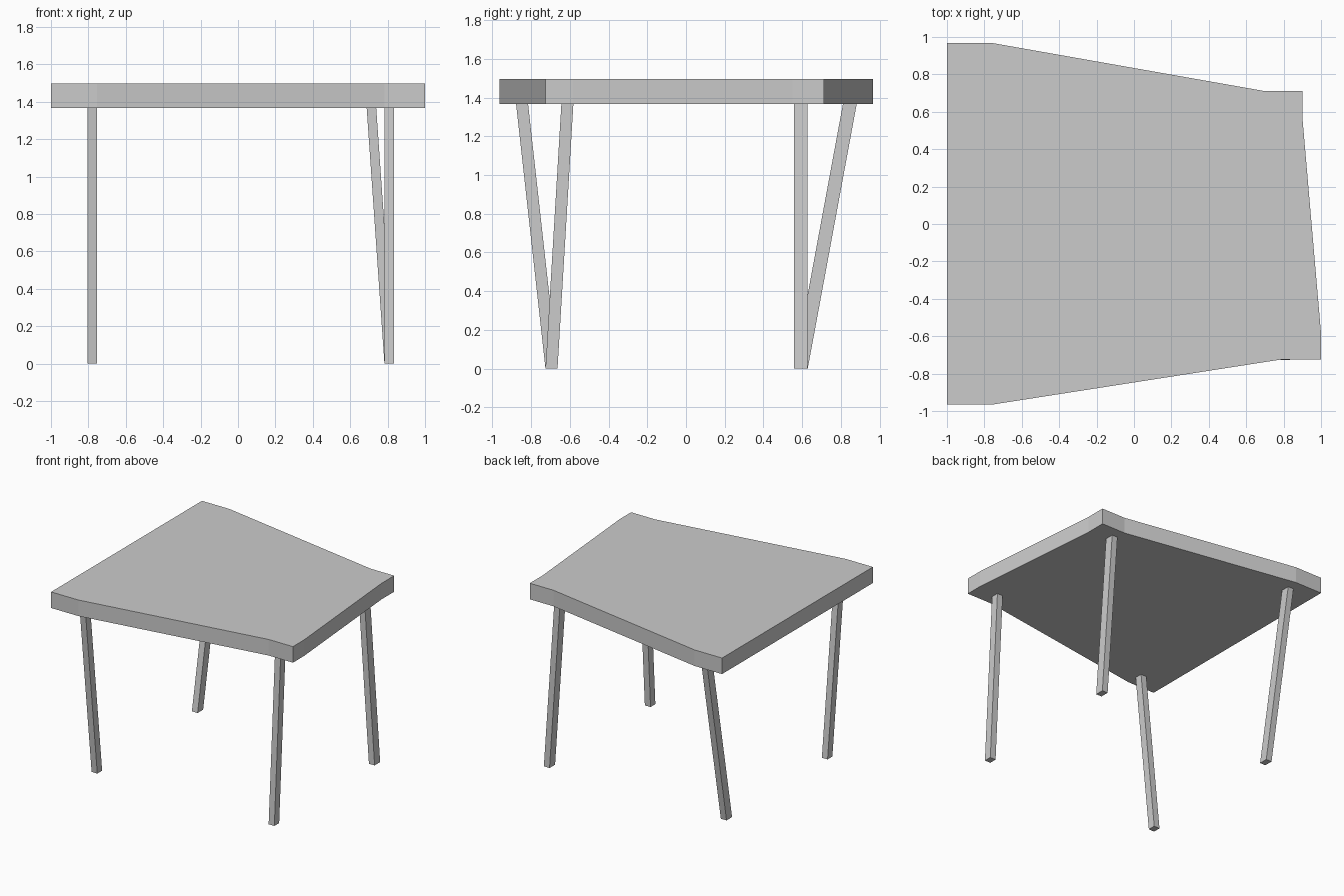
import bpy
import bmesh

if "Cube" in bpy.data.objects:
    bpy.data.objects.remove(bpy.data.objects["Cube"])


def loft(name, bottom, top):
    """Closed solid between two matching counter-clockwise 3D outlines."""
    bm = bmesh.new()
    lo = [bm.verts.new(p) for p in bottom]
    hi = [bm.verts.new(p) for p in top]
    n = len(lo)
    bm.faces.new(lo[::-1])
    bm.faces.new(hi)
    for i in range(n):
        j = (i + 1) % n
        bm.faces.new((lo[i], lo[j], hi[j], hi[i]))
    mesh = bpy.data.meshes.new(name)
    bm.to_mesh(mesh)
    bm.free()
    obj = bpy.data.objects.new(name, mesh)
    bpy.context.collection.objects.link(obj)
    return obj


def rect(x, y, z, w, d):
    """Rectangle outline from its minimum corner."""
    return [(x, y, z), (x + w, y, z), (x + w, y + d, z), (x, y + d, z)]


UNDERSIDE, TOP = 1.367, 1.497

# Irregular tabletop slab
outline = [(-1, -0.965), (-0.755, -0.965), (0.783, -0.725), (1, -0.725),
           (1, -0.585), (0.902, 0.55), (0.902, 0.712), (0.69, 0.712),
           (-0.755, 0.967), (-1, 0.967)]
loft("tabletop",
     [(x, y, UNDERSIDE) for x, y in outline],
     [(x, y, TOP) for x, y in outline])

# Legs: feet form a rectangle, tops splay towards the tabletop corners
# (name, foot x, foot y, top x, top y, depth)
LEGS = [("front_left_leg", -0.804, -0.726, -0.804, -0.878, 0.062),
        ("back_left_leg", -0.804, 0.558, -0.804, 0.811, 0.071),
        ("front_right_leg", 0.783, -0.726, 0.783, -0.644, 0.062),
        ("back_right_leg", 0.783, 0.558, 0.688, 0.558, 0.071)]
for name, fx, fy, tx, ty, depth in LEGS:
    loft(name,
         rect(fx, fy, 0, 0.051, depth),
         rect(tx, ty, UNDERSIDE, 0.051, depth))
